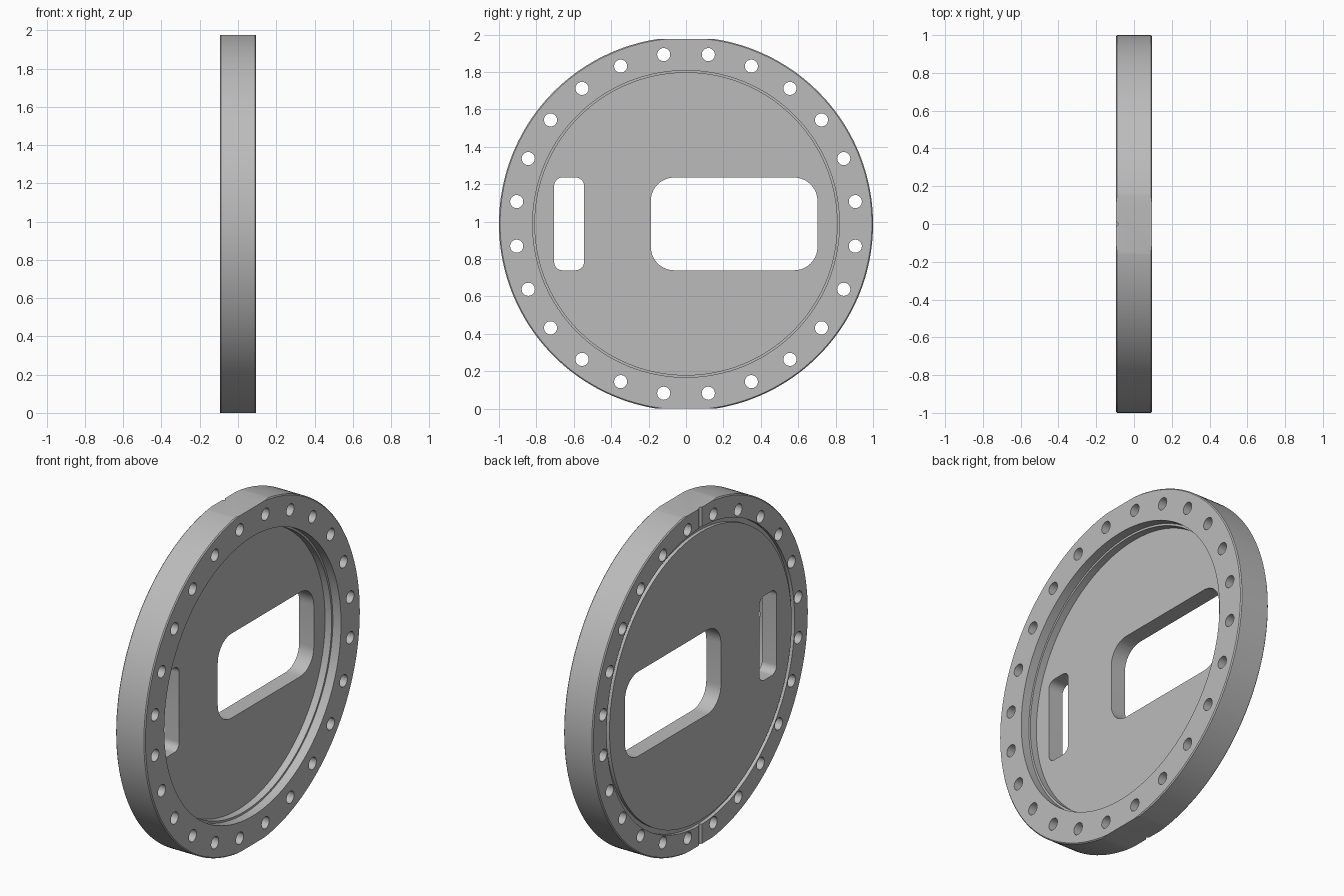
import bpy, bmesh
from math import sin, cos, pi, radians
from mathutils import Matrix, Vector

if "Cube" in bpy.data.objects:
    bpy.data.objects.remove(bpy.data.objects["Cube"])

HALF = 0.095      # half thickness of the flange
FLAT = 0.988      # distance from centre to the top and bottom flats
SEGS = 192

steel = bpy.data.materials.new("grey_steel")
steel.use_nodes = True
steel.diffuse_color = (0.5, 0.5, 0.5, 1)
steel.node_tree.nodes["Principled BSDF"].inputs["Base Color"].default_value = (0.5, 0.5, 0.5, 1)


def make_object(name, bm):
    bmesh.ops.recalc_face_normals(bm, faces=bm.faces)
    mesh = bpy.data.meshes.new(name)
    bm.to_mesh(mesh)
    bm.free()
    mesh.materials.append(steel)
    obj = bpy.data.objects.new(name, mesh)
    bpy.context.collection.objects.link(obj)
    return obj


def lathe_x(name, profile):
    """Spin (x, radius) points about the x axis and cap both ends."""
    bm = bmesh.new()
    rings = [[bm.verts.new((x, r * sin(2 * pi * i / SEGS), r * cos(2 * pi * i / SEGS)))
              for i in range(SEGS)] for x, r in profile]
    for a, b in zip(rings, rings[1:]):
        for i in range(SEGS):
            j = (i + 1) % SEGS
            bm.faces.new((a[i], a[j], b[j], b[i]))
    bm.faces.new(rings[0])
    bm.faces.new(rings[-1])
    return make_object(name, bm)


def add_prism(bm, outline):
    """Extrude a (y, z) outline right through the disc along x."""
    face = bm.faces.new([bm.verts.new((-0.3, y, z)) for y, z in outline])
    extruded = bmesh.ops.extrude_face_region(bm, geom=[face])["geom"]
    verts = [v for v in extruded if isinstance(v, bmesh.types.BMVert)]
    bmesh.ops.translate(bm, vec=(0.6, 0, 0), verts=verts)


def rounded_rect(y0, y1, half_z, r, steps=10):
    corners = [(y1 - r, half_z - r), (y0 + r, half_z - r),
               (y0 + r, r - half_z), (y1 - r, r - half_z)]
    return [(cy + r * cos(pi / 2 * (q + s / steps)), cz + r * sin(pi / 2 * (q + s / steps)))
            for q, (cy, cz) in enumerate(corners) for s in range(steps + 1)]


def cut(target, name, bm):
    cutter = make_object(name, bm)
    cutter.hide_render = True
    mod = target.modifiers.new(name, "BOOLEAN")
    mod.operation = "DIFFERENCE"
    mod.solver = "EXACT"
    mod.object = cutter
    bpy.context.view_layer.objects.active = target
    bpy.ops.object.modifier_apply(modifier=mod.name)
    bpy.data.objects.remove(cutter)


# Flange disc: back seal groove, chamfered rim, stepped recess
c = 0.006
flange = lathe_x("flange_disc", [
    (-HALF, 0.845), (-HALF + 0.02, 0.845), (-HALF + 0.02, 0.872), (-HALF, 0.872),
    (-HALF, 1 - c), (-HALF + c, 1), (HALF - c, 1), (HALF, 1 - c),
    (HALF, 0.82), (0.042, 0.82), (0.042, 0.808), (0, 0.808)])

# Flats on the top and bottom of the rim
bm = bmesh.new()
for s in (-1, 1):
    add_prism(bm, [(y, s * z) for y, z in
                   ((-0.4, FLAT), (0.4, FLAT), (0.4, 1.2), (-0.4, 1.2))])
cut(flange, "flat_cutter", bm)

# Ring of bolt holes
bm = bmesh.new()
for k in range(24):
    a = radians(7.5 + 15 * k)
    add_prism(bm, [(0.913 * sin(a) + 0.035 * cos(2 * pi * i / 32),
                    0.913 * cos(a) + 0.035 * sin(2 * pi * i / 32)) for i in range(32)])
cut(flange, "bolt_hole_cutter", bm)

# Wide window and narrow slot
bm = bmesh.new()
add_prism(bm, rounded_rect(-0.188, 0.703, 0.248, 0.125))
add_prism(bm, rounded_rect(-0.705, -0.545, 0.248, 0.045))
cut(flange, "window_cutter", bm)

# V notches from the seal groove to the flats on the back
bm = bmesh.new()
for s in (-1, 1):
    bmesh.ops.create_cone(
        bm, cap_ends=True, segments=4, radius1=0.013, radius2=0.013, depth=0.2,
        matrix=Matrix.Translation(Vector((-HALF, 0, s * 0.96))))
cut(flange, "notch_cutter", bm)

# Stand it on the ground and smooth the round walls
flange.data.transform(Matrix.Translation((0, 0, FLAT)))
bpy.ops.object.select_all(action="DESELECT")
flange.select_set(True)
bpy.context.view_layer.objects.active = flange
bpy.ops.object.shade_smooth_by_angle(angle=radians(25))
